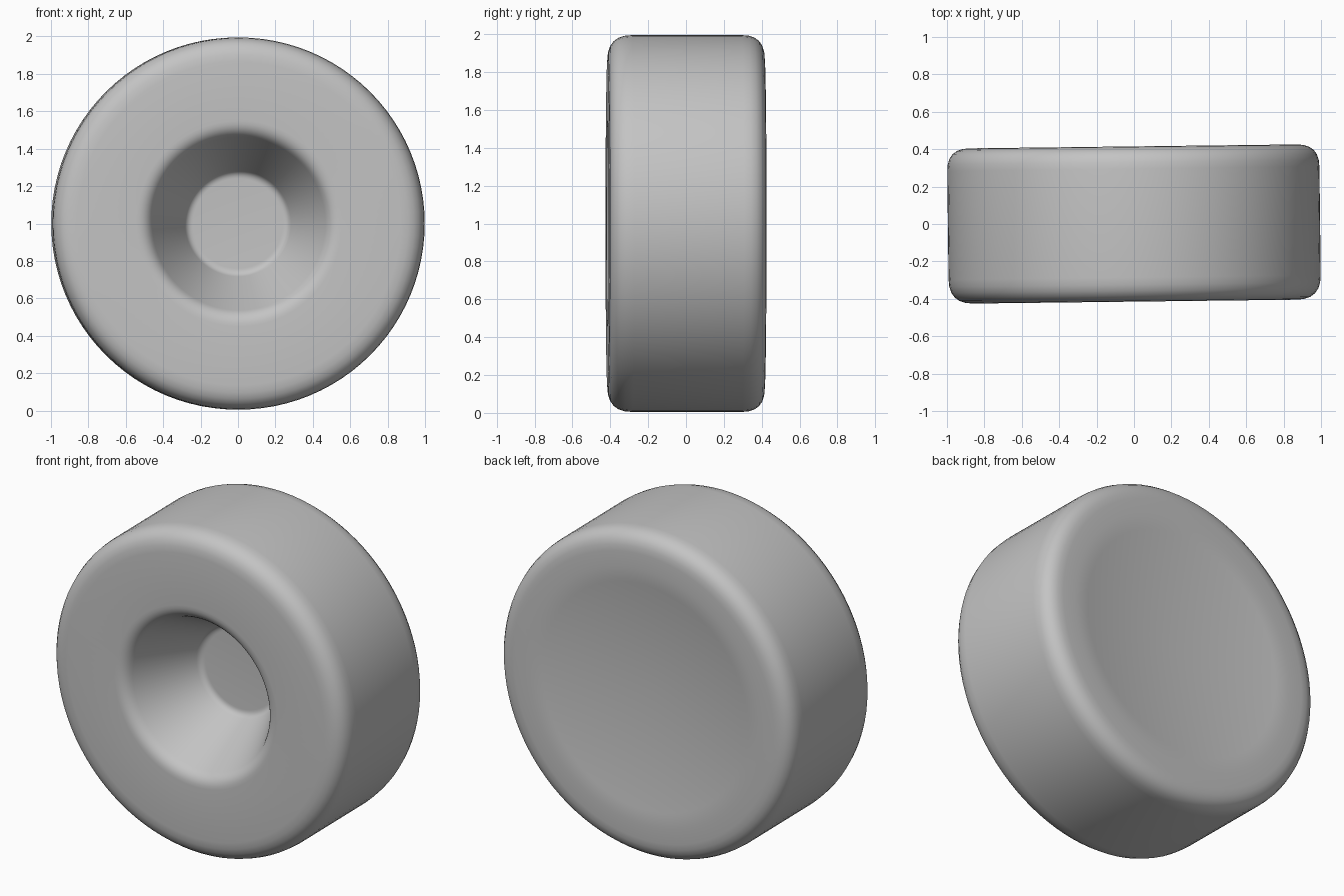
import bpy
import bmesh
import math
from mathutils import Matrix, Vector

SEGMENTS = 96
HALF_WIDTH = 0.415
CENTRE_Z = 1.0

cube = bpy.data.objects.get("Cube")
if cube:
    bpy.data.objects.remove(cube, do_unlink=True)

# One plain grey for the whole wheel
grey = bpy.data.materials.new("plain grey")
grey.use_nodes = True
colour = (0.55, 0.55, 0.55, 1.0)
grey.diffuse_color = colour
shader = next(n for n in grey.node_tree.nodes if n.type == "BSDF_PRINCIPLED")
shader.inputs["Base Color"].default_value = colour


def rounded(points, steps=6):
    """Replace each (radius, y, cut) corner by a smooth curve."""
    path = []
    for i, (r, y, cut) in enumerate(points):
        corner = Vector((r, y))
        if cut == 0:
            path.append(corner)
            continue
        before = Vector(points[i - 1][:2])
        after = Vector(points[i + 1][:2])
        start = corner + (before - corner).normalized() * cut
        end = corner + (after - corner).normalized() * cut
        for s in range(steps + 1):
            t = s / steps
            path.append(start * (1 - t) ** 2 + corner * 2 * t * (1 - t) + end * t * t)
    return path


# Half section: front recess, front face, tread, back rim, shallow back dish
section = rounded([
    (0, 0.03, 0),
    (0.27, 0.03, 0.03),
    (0.49, -HALF_WIDTH, 0.06),
    (0.995, -HALF_WIDTH, 0.13),
    (0.995, HALF_WIDTH, 0.12),
    (0.74, HALF_WIDTH, 0.05),
    (0, HALF_WIDTH - 0.1, 0),
])

# Revolve the section about the axle
bm = bmesh.new()
verts = [bm.verts.new((p.x, p.y, 0)) for p in section]
edges = [bm.edges.new(pair) for pair in zip(verts, verts[1:])]
bmesh.ops.spin(bm, geom=verts + edges, cent=(0, 0, 0), axis=(0, 1, 0),
               angle=math.tau, steps=SEGMENTS, use_merge=False)
bmesh.ops.remove_doubles(bm, verts=bm.verts, dist=0.0005)
bmesh.ops.recalc_face_normals(bm, faces=bm.faces)

# The wheel sits very slightly turned about the vertical
bm.transform(Matrix.Translation((0, 0, CENTRE_Z)) @ Matrix.Rotation(0.012, 4, "Z"))

mesh = bpy.data.meshes.new("wheel")
bm.to_mesh(mesh)
bm.free()
mesh.materials.append(grey)
wheel = bpy.data.objects.new("wheel", mesh)
bpy.context.collection.objects.link(wheel)

# Smooth shading
bpy.ops.object.select_all(action="DESELECT")
wheel.select_set(True)
bpy.context.view_layer.objects.active = wheel
bpy.ops.object.shade_smooth_by_angle(angle=math.radians(30))
